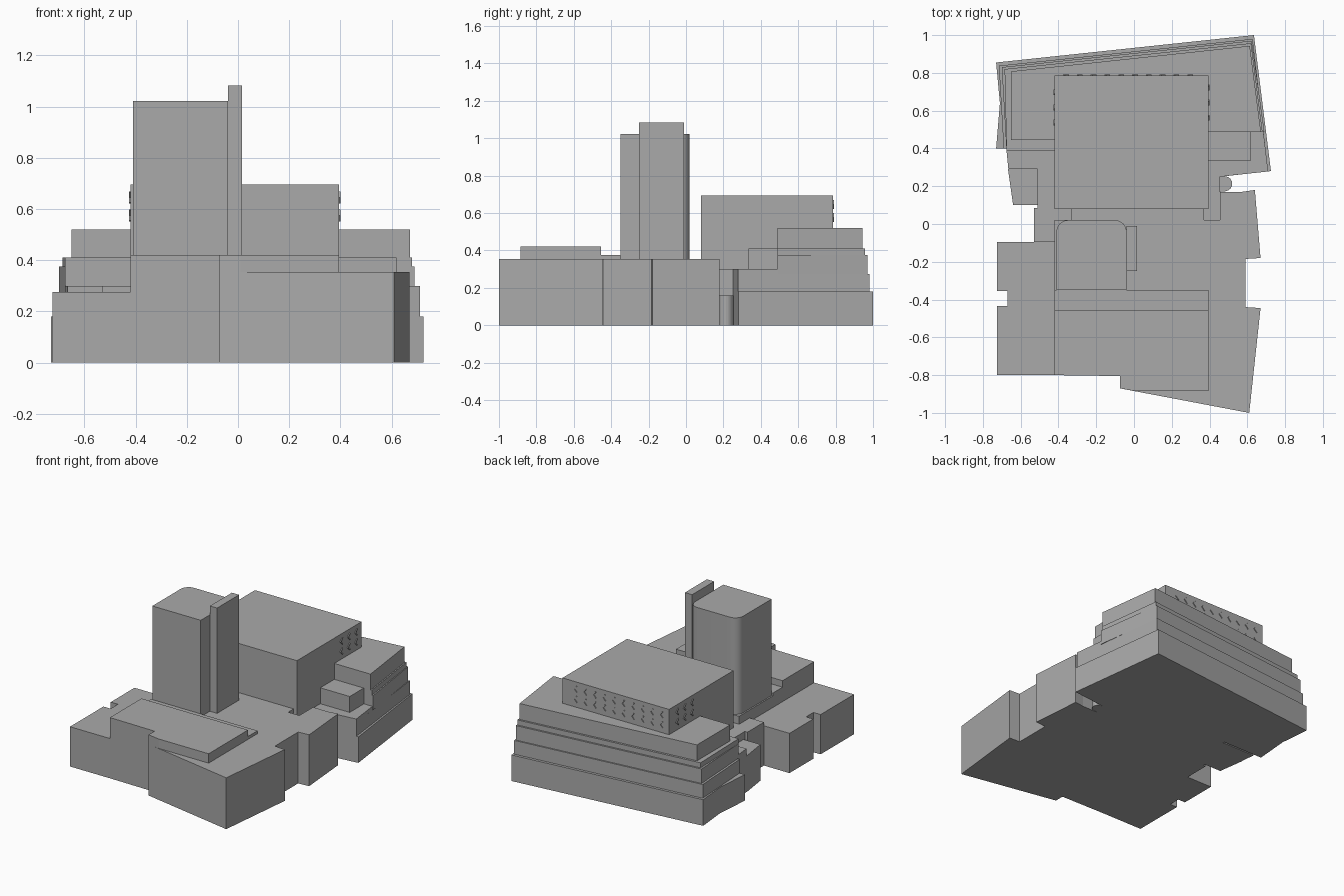
import bpy, bmesh, math

cube = bpy.data.objects.get("Cube")
if cube:
    bpy.data.objects.remove(cube, do_unlink=True)

grey = bpy.data.materials.new("plain_grey")
grey.use_nodes = True
COLOR = (0.4, 0.4, 0.4, 1)
grey.diffuse_color = COLOR
grey.node_tree.nodes["Principled BSDF"].inputs["Base Color"].default_value = COLOR


def add_object(name, bm):
    bmesh.ops.recalc_face_normals(bm, faces=bm.faces)
    mesh = bpy.data.meshes.new(name)
    bm.to_mesh(mesh)
    bm.free()
    mesh.materials.append(grey)
    ob = bpy.data.objects.new(name, mesh)
    bpy.context.collection.objects.link(ob)
    return ob


def prism(name, outline, bottom, top):
    """Extrude a plan outline between two heights."""
    bm = bmesh.new()
    base = bm.faces.new([bm.verts.new((x, y, bottom)) for x, y in outline])
    new = bmesh.ops.extrude_face_region(bm, geom=[base])["geom"]
    bmesh.ops.translate(bm, vec=(0, 0, top - bottom),
                        verts=[v for v in new if isinstance(v, bmesh.types.BMVert)])
    return add_object(name, bm)


def box(name, x0, x1, y0, y1, bottom, top):
    return prism(name, [(x0, y0), (x1, y0), (x1, y1), (x0, y1)], bottom, top)


def arc(cx, cy, r, start, end, steps=8):
    angles = [math.radians(start + (end - start) * i / steps) for i in range(steps + 1)]
    return [(cx + r * math.cos(a), cy + r * math.sin(a)) for a in angles]


# Front podium with its angled street walls
prism("podium", [(-.42, -.8), (-.075, -.805), (-.075, -.87), (.61, -1), (.67, -.445),
                 (.59, -.44), (.59, -.185), (.67, -.18), (.64, .18), (.57, .17),
                 (.455, .17), (.455, .02), (-.42, .02)], 0, .355)

# Raised roof slab and the low step behind it
prism("roof_slab", [(-.42, -.8), (-.075, -.805), (-.075, -.87), (.01, -.885),
                    (.395, -.885), (.395, -.455), (-.42, -.455)], .355, .42)
box("roof_step", -.42, .395, -.455, -.35, .355, .375)

# Notched side wing
prism("side_wing", [(-.725, -.8), (-.42, -.8), (-.42, -.095), (-.725, -.095),
                    (-.725, -.355), (-.67, -.355), (-.67, -.435), (-.725, -.435)], 0, .275)

# Middle terrace around the hall
prism("middle_terrace", [(-.53, -.095), (-.42, -.095), (-.42, .02), (.455, .02),
                         (.455, .25), (.505, .256), (.71, .278), (.685, .49),
                         (-.42, .49), (-.42, .39), (-.675, .39), (-.665, .29),
                         (-.51, .29), (-.51, .085), (-.53, .085)], 0, .3)
prism("side_annex", [(-.64, .1), (-.51, .1), (-.51, .29), (-.667, .29)], 0, .25)
box("link_bridge", -.33, .37, .02, .08, .3, .355)

# Low rounded entrance
prism("entrance", [(.45, .17)] + arc(.48, .213, .04, -80, 80) + [(.45, .255)], 0, .16)

# Stepped rear tiers
prism("tier_base", [(-.73, .4), (-.42, .4), (-.42, .25), (.455, .25), (.725, .28),
                    (.635, 1), (-.73, .855), (-.71, .64)], 0, .18)
prism("tier_second", [(-.69, .4), (.4, .4), (.4, .26), (.71, .278), (.628, .98),
                      (-.715, .838)], .18, .275)
prism("tier_third", [(-.675, .39), (-.42, .39), (-.42, .49), (.69, .49), (.623, .97),
                     (-.7, .83)], .275, .375)
prism("tier_fourth", [(-.675, .39), (-.42, .39), (-.42, .49), (.68, .49), (.62, .957),
                      (-.685, .82)], .375, .41)
prism("tier_top", [(-.65, .445), (-.42, .445), (-.42, .488), (.672, .488), (.613, .943),
                   (-.65, .808)], .41, .52)
box("terrace_kiosk", .395, .62, .335, .49, .3, .41)

# Hall in two storeys
box("hall_lower", -.42, .395, .08, .785, .3, .52)
box("hall_upper", -.42, .395, .08, .785, .52, .695)

# Tower with rounded rear corners, and its fin
tower = prism("tower", [(-.41, -.35), (-.04, -.35)] + arc(-.1, -.04, .06, 0, 90)
              + arc(-.35, -.04, .06, 90, 180), .355, 1.022)
bpy.context.view_layer.objects.active = tower
tower.select_set(True)
bpy.ops.object.shade_smooth_by_angle(angle=math.radians(30))
tower.select_set(False)
box("tower_fin", -.04, .015, -.25, -.01, .355, 1.083)


def chevrons(name, place, columns, first, pitch):
    """Rows of thin chevron plates; place maps (along, out, up) to a point."""
    bm = bmesh.new()
    shape = [(.012, .024), (-.012, 0), (.012, -.024), (.018, -.02), (0, 0), (.018, .02)]
    for row in (.575, .645):
        for col in range(columns):
            along = first + col * pitch
            rings = [[bm.verts.new(place(along + s, out, row + t)) for s, t in shape]
                     for out in (0, .006)]
            for k in range(6):
                n = (k + 1) % 6
                bm.faces.new((rings[0][k], rings[0][n], rings[1][n], rings[1][k]))
            for ring in rings:
                bm.faces.new((ring[0], ring[1], ring[4], ring[5]))
                bm.faces.new((ring[1], ring[2], ring[3], ring[4]))
    add_object(name, bm)


# Chevron vents on the hall walls
chevrons("rear_vents", lambda a, o, z: (-a, .785 + o, z), 10, -.3, .073)
chevrons("right_vents", lambda a, o, z: (-.42 - o, -a, z), 3, -.7, .08)
chevrons("left_vents", lambda a, o, z: (.395 + o, a, z), 3, .56, .08)
